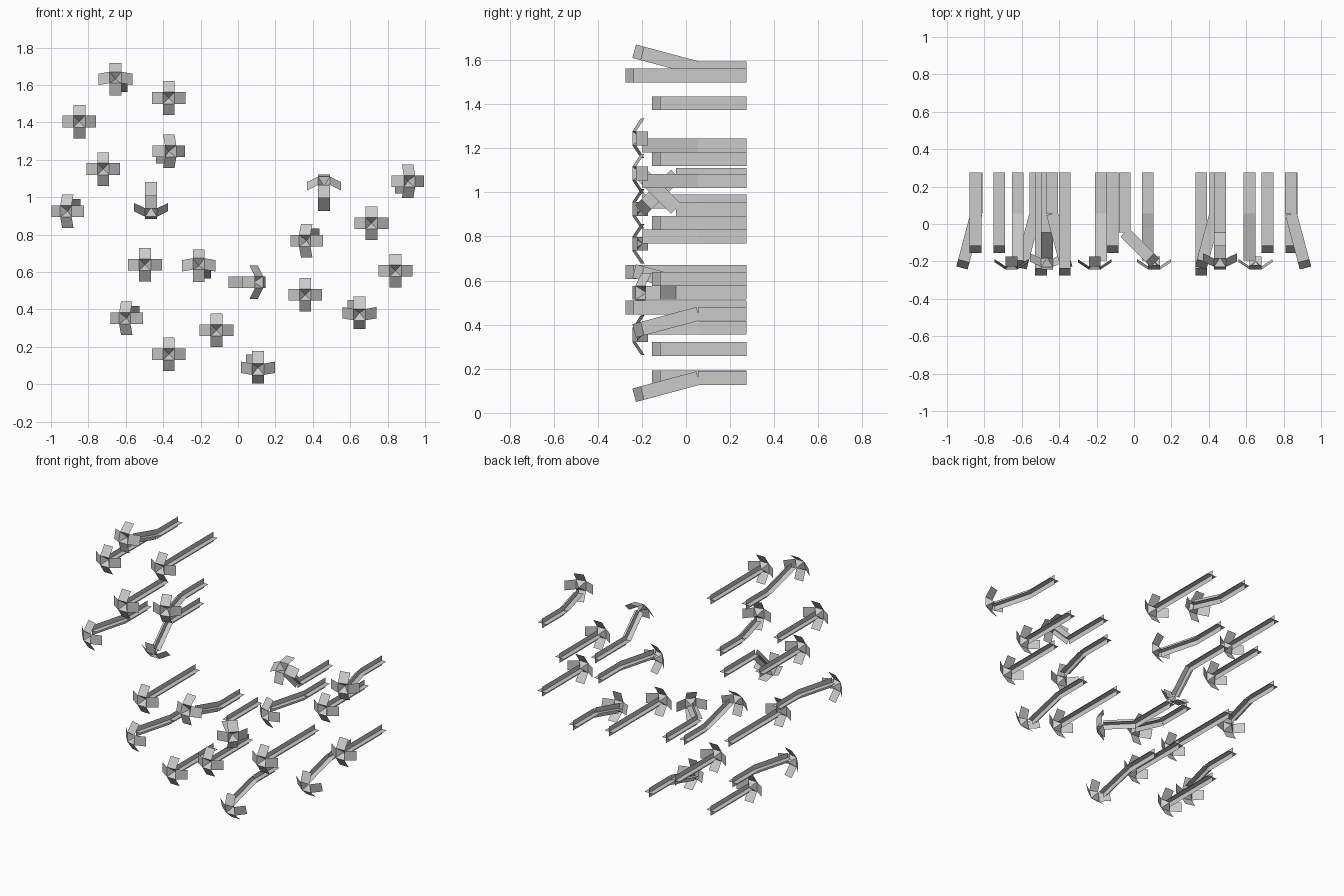
import bpy, bmesh, math
from mathutils import Vector as V

if "Cube" in bpy.data.objects:
    bpy.data.objects.remove(bpy.data.objects["Cube"])

W = 0.0315      # half width of stem strips and flower centre
TIP = 0.09      # petal tip radius
CUP = 0.04      # depth of petal tips and of the flower cup
BACK = 0.275    # rear end of every stem
FRONT = V((0, -1, 0))
DIRS = {"right": V((1, 0, 0)), "left": V((-1, 0, 0)),
        "up": V((0, 0, 1)), "down": V((0, 0, -1))}


def make_object(name, quads):
    bm = bmesh.new()
    for q in quads:
        bm.faces.new([bm.verts.new(p) for p in q])
    bmesh.ops.remove_doubles(bm, verts=bm.verts, dist=1e-4)
    me = bpy.data.meshes.new(name)
    bm.to_mesh(me)
    bm.free()
    bpy.context.collection.objects.link(bpy.data.objects.new(name, me))


def cross_stem(a, b, u, s):
    # two crossed flat strips running from a to b
    return [(a - w * W, a + w * W, b + w * W, b - w * W) for w in (u, s)]


def flower(n, x, z, rim_y, direction="up", angle=0, joint=0, shift=0):
    bend = DIRS[direction]
    side = V((-bend.z, 0, bend.x))           # bend turned a quarter turn
    t = math.radians(angle)
    f = FRONT * math.cos(t) + bend * math.sin(t)
    u = bend * math.cos(t) - FRONT * math.sin(t)
    c = V((x, rim_y, z))

    # stem: straight part, then bent part
    end = c - side * shift - f * CUP
    if angle:
        knee = end - f * ((joint - end.y) / math.cos(t))
        quads = cross_stem(knee, end, u, side)
    else:
        knee, quads = end, []
    root = V((knee.x, BACK, knee.z))
    make_object(f"stem_{n}", quads + cross_stem(root, knee, bend, side))

    # head: four cup triangles and four folded-back petals
    faces = []
    for p, q in ((u, side), (side, -u), (-u, -side), (-side, u)):
        r1, r2 = c + (p - q) * W, c + (p + q) * W
        out = p * (TIP - W) - f * CUP
        faces += [(c - f * CUP, r1, r2), (r1, r1 + out, r2 + out, r2)]
    make_object(f"flower_head_{n}", faces)


LONG, SHORT = -0.275, -0.155
straight = [(-.37, 1.53, LONG), (-.848, 1.404, SHORT), (-.72, 1.15, SHORT),
            (-.497, .639, LONG), (-.115, .289, SHORT), (-.37, .16, SHORT),
            (.36, .478, LONG), (.714, .861, SHORT), (.842, .607, SHORT)]
gentle = [(-.655, 1.64, "up"), (-.36, 1.245, "right"), (-.92, .925, "left"),
          (.917, 1.085, "right"), (.357, .767, "left"), (-.605, .353, "left"),
          (-.21, .643, "up"), (.107, .08, "down"), (.65, .372, "down")]
sharp = [(-.465, .918, "down"), (.46, 1.087, "up"), (.112, .545, "right")]

n = 0
for x, z, y in straight:
    n += 1
    flower(n, x, z, y)
for x, z, d in gentle:
    n += 1
    flower(n, x, z, -0.235, d, 15, 0.055, 0.033)
for x, z, d in sharp:
    n += 1
    flower(n, x, z, -0.207, d, 45, -0.045)
